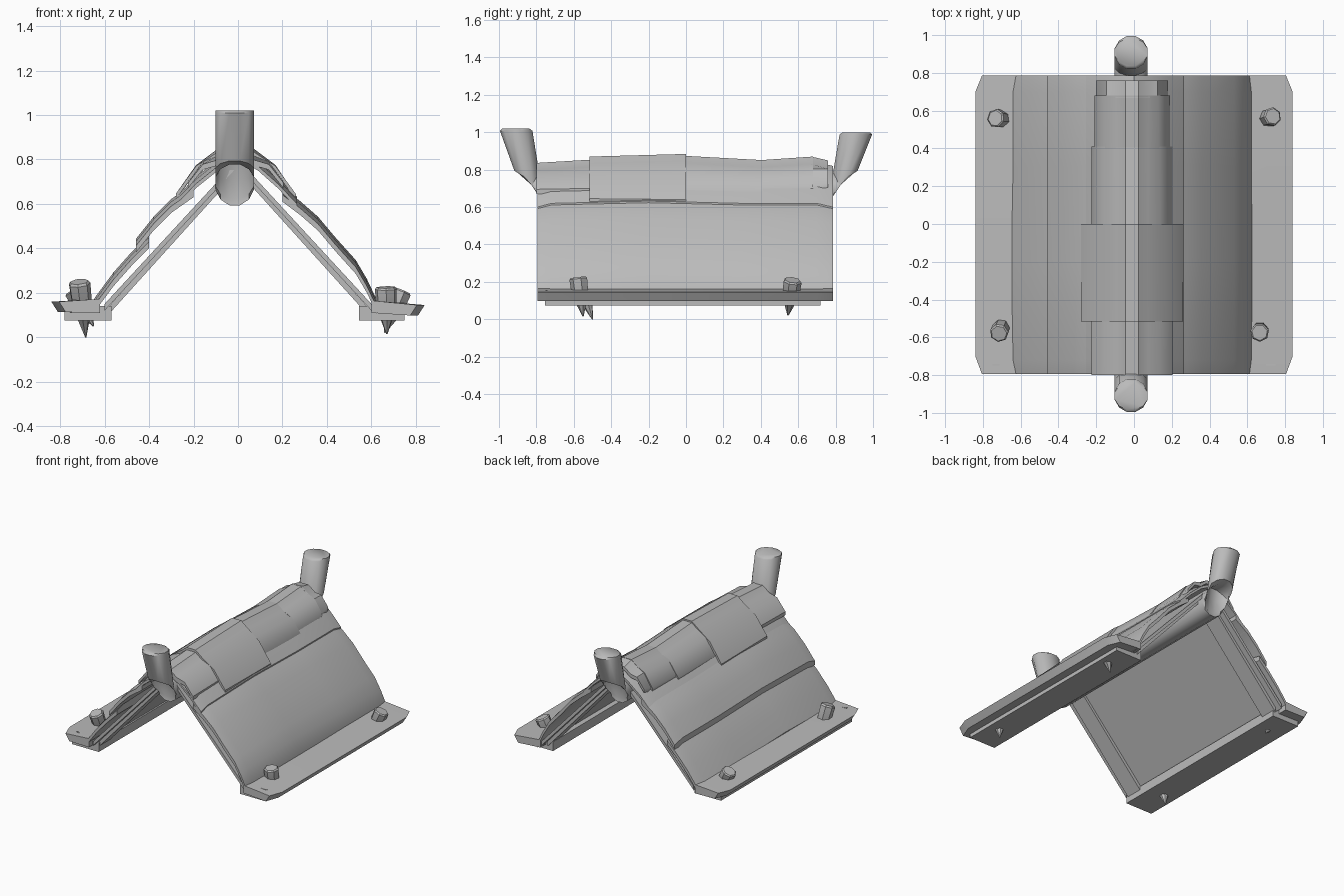
import bpy, bmesh, math
from mathutils import Vector

if "Cube" in bpy.data.objects:
    bpy.data.objects.remove(bpy.data.objects["Cube"])

GREY = (0.5, 0.5, 0.5, 1)
grey = bpy.data.materials.new("plain grey")
grey.use_nodes = True
grey.diffuse_color = GREY
grey.node_tree.nodes["Principled BSDF"].inputs["Base Color"].default_value = GREY


def loft(name, rings, angle=35):
    """Skin closed rings of equal length and cap both ends."""
    bm = bmesh.new()
    loops = [[bm.verts.new(p) for p in ring] for ring in rings]
    n = len(loops[0])
    for a, b in zip(loops, loops[1:]):
        for i in range(n):
            bm.faces.new((a[i], a[(i + 1) % n], b[(i + 1) % n], b[i]))
    bm.faces.new(loops[0])
    bm.faces.new(loops[-1])
    bmesh.ops.recalc_face_normals(bm, faces=bm.faces)
    mesh = bpy.data.meshes.new(name)
    bm.to_mesh(mesh)
    bm.free()
    obj = bpy.data.objects.new(name, mesh)
    bpy.context.collection.objects.link(obj)
    mesh.materials.append(grey)
    bpy.ops.object.select_all(action='DESELECT')
    obj.select_set(True)
    bpy.context.view_layer.objects.active = obj
    bpy.ops.object.shade_smooth_by_angle(angle=math.radians(angle))
    return obj


def section(top, thick, y, lift=0.0):
    """Slab cross-section: a top line in x, z and its copy below."""
    pts = [(x, y, z + lift) for x, z in top]
    return pts + [(x, y, z - thick) for x, z in reversed(top)]


def slab(name, top, thick, stations):
    return loft(name, [section(top, thick, y, lift) for y, lift in stations])


# Ridge log with an upturned horn at each end
def oval(y, z, ry, rz, sides=12):
    ring = []
    for i in range(sides):
        a = math.tau * (i + 0.5) / sides
        ring.append((-0.015 + 0.09 * math.cos(a), y + ry * math.sin(a),
                     z + rz * math.sin(a)))
    return ring


def horn_path(sign, top):
    stations = [(0.91, top, 0.075, 0.0), (0.908, top - 0.012, 0.09, 0.0),
                (0.845, 0.75, 0.075, 0.045), (0.815, 0.70, 0.055, 0.08),
                (0.77, 0.69, 0.0, 0.1)]
    return [oval(sign * y, z, sign * ry, rz) for y, z, ry, rz in stations]


loft("ridge_log", horn_path(-1, 1.02) + horn_path(1, 1.0)[::-1], 50)

# Rafters and inner deck, mirrored on both slopes
for side, s in (("left", 1), ("right", -1)):
    slope = [(0.0, 0.80), (s * 0.6, 0.15)]
    slab(side + "_deck", slope, 0.03, [(-0.78, 0), (0.77, 0)])
    for end, y in (("front", -0.68), ("back", 0.67)):
        slab(f"{side}_{end}_rafter", [(s * 0.02, 0.76), (s * 0.58, 0.14)],
             0.035, [(y - 0.06, 0), (y + 0.06, 0)])

# Overlapping roof courses
ENDS = [(-0.795, -0.02), (-0.72, 0), (-0.2, 0.012), (0.3, 0), (0.7, 0), (0.785, -0.02)]
slab("right_lower_course", [(-0.40, 0.45), (-0.48, 0.37), (-0.56, 0.28), (-0.645, 0.165)],
     0.05, ENDS)
slab("right_middle_course", [(-0.2, 0.68), (-0.30, 0.61), (-0.38, 0.53), (-0.46, 0.43)],
     0.05, ENDS)
slab("right_upper_course", [(0.0, 0.84), (-0.09, 0.79), (-0.19, 0.71), (-0.285, 0.61)],
     0.04, ENDS)
slab("left_lower_course", [(0.2, 0.66), (0.28, 0.60), (0.36, 0.53), (0.44, 0.435),
                           (0.53, 0.335), (0.58, 0.25), (0.625, 0.155)], 0.05, ENDS)
slab("left_upper_course", [(0.0, 0.84), (0.09, 0.79), (0.18, 0.71), (0.265, 0.62)],
     0.04, ENDS)


# Ridge caps, bent over the top: ends, crest heights, half width, hem heights
def cap(name, y0, y1, z0, z1, width, hem0, hem1):
    def line(z, hem):
        half = [(0.035, z - 0.006), (0.085, z - 0.045),
                (0.55 * width + 0.03, 0.5 * (z - 0.03 + hem) + 0.025), (width, hem)]
        return [(-x - 0.01, h) for x, h in reversed(half)] + [(x - 0.01, h) for x, h in half]
    loft(name, [section(line(z0, hem0), 0.025, y0), section(line(z1, hem1), 0.025, y1)])


cap("front_ridge_cap", -0.80, -0.50, 0.842, 0.86, 0.215, 0.695, 0.70)
cap("long_ridge_cap", -0.515, 0.0, 0.876, 0.89, 0.27, 0.645, 0.64)
cap("middle_ridge_cap", -0.01, 0.41, 0.88, 0.857, 0.215, 0.69, 0.685)
cap("back_ridge_cap", 0.40, 0.68, 0.857, 0.876, 0.2, 0.70, 0.71)
cap("back_ridge_hem", 0.67, 0.76, 0.876, 0.855, 0.19, 0.71, 0.73)

# Bottom flanges with clipped corners, and the beams beneath
for side, s, inner, rise in (("left", 1, 0.60, 0.0), ("right", -1, 0.62, 0.015)):
    rings = []
    for y, edge in ((-0.795, 0.805), (-0.70, 0.84), (0.0, 0.84), (0.70, 0.84), (0.785, 0.805)):
        rings.append([(s * inner, y, 0.165 + rise * 0.5), (s * edge, y, 0.145 + rise),
                      (s * (edge - 0.03), y, 0.098 + rise), (s * inner, y, 0.11)])
    loft(side + "_flange", rings)
    near, far = (0.545, 0.75) if s > 0 else (0.57, 0.78)
    slab(side + "_beam", [(s * near, 0.14), (s * far, 0.14)], 0.065,
         [(-0.755, 0), (0.72, 0)])
    # Small nick plate at the front corner of each flange
    slab(side + "_flange_nick", [(s * 0.62, 0.158), (s * 0.75, 0.156 + rise)], 0.003,
         [(-0.75, 0), (-0.74, 0)])


# Pegs driven through the flanges, each from its head to its tip
def peg(name, head, tip):
    head, tip = Vector(head), Vector(tip)
    turn = (tip - head).to_track_quat('Z', 'Y')
    length = (tip - head).length
    rings = []
    for r, d in ((0.042, 0), (0.05, 0.04), (0.045, 0.55), (0.03, 0.66), (0.003, 1)):
        rings.append([head + turn @ Vector((r * math.cos(a), r * math.sin(a), d * length))
                      for a in (math.tau * i / 7 for i in range(7))])
    loft(name, rings)


peg("left_front_peg", (0.665, -0.575, 0.225), (0.67, -0.55, 0.015))
peg("left_back_peg", (0.735, 0.57, 0.21), (0.66, 0.545, 0.02))
peg("right_front_peg", (-0.715, -0.58, 0.25), (-0.685, -0.50, 0.0))
peg("right_back_peg", (-0.735, 0.56, 0.215), (-0.65, 0.55, 0.05))
